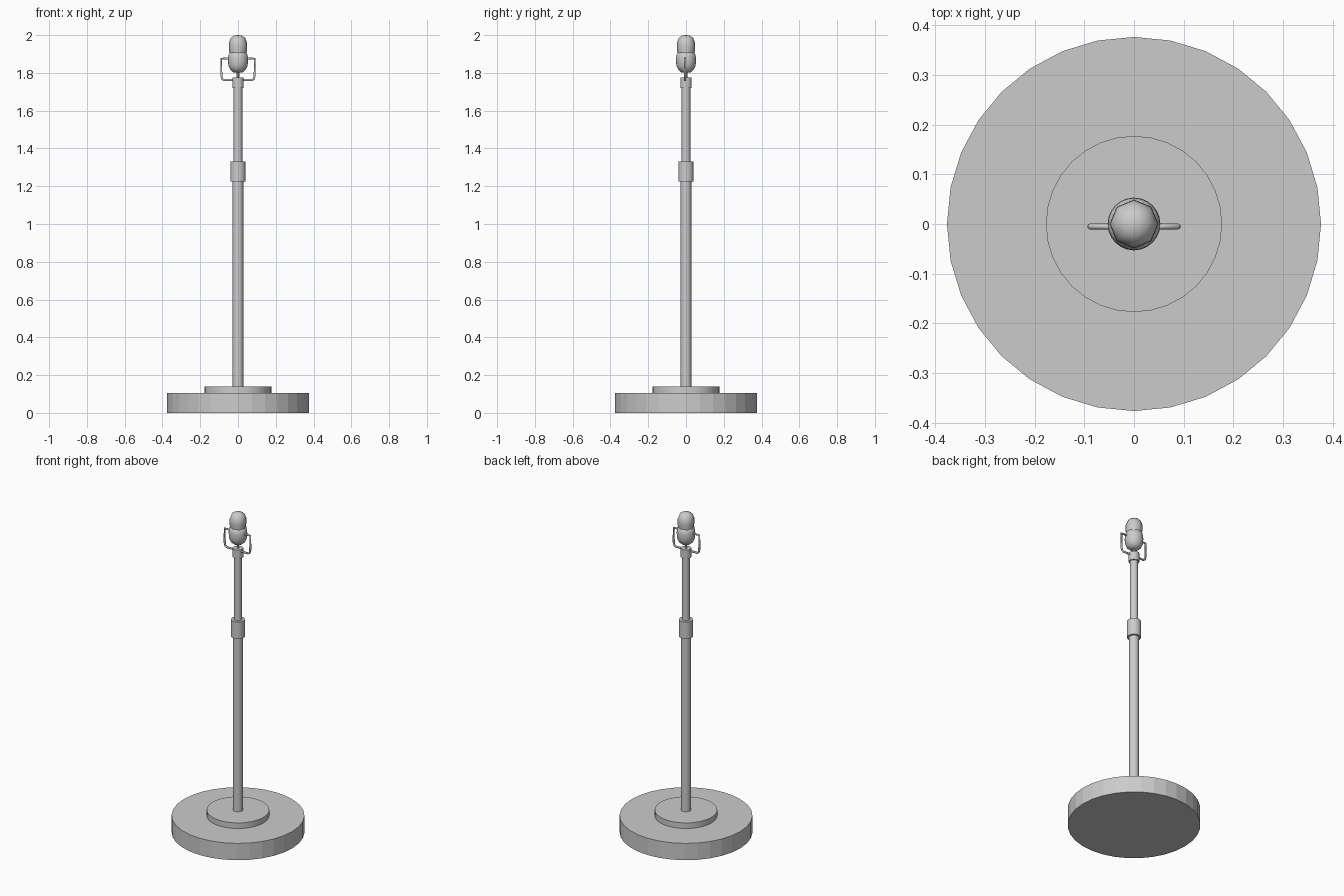
import bpy, bmesh, math

if "Cube" in bpy.data.objects:
    bpy.data.objects.remove(bpy.data.objects["Cube"])


def lathe(name, profile, sides, smooth=30):
    """Revolve a list of (radius, height) points around the z axis."""
    bm = bmesh.new()
    rings = []
    for r, z in profile:
        if r == 0:
            rings.append([bm.verts.new((0, 0, z))])
        else:
            rings.append([bm.verts.new((r * math.cos(2 * math.pi * i / sides),
                                        r * math.sin(2 * math.pi * i / sides), z))
                          for i in range(sides)])
    for a, b in zip(rings, rings[1:]):
        for i in range(sides):
            j = (i + 1) % sides
            quad = [a[i % len(a)], a[j % len(a)], b[j % len(b)], b[i % len(b)]]
            bm.faces.new(list(dict.fromkeys(quad)))
    for ring in (rings[0], rings[-1]):
        if len(ring) > 1:
            bm.faces.new(ring)
    bmesh.ops.recalc_face_normals(bm, faces=bm.faces)
    me = bpy.data.meshes.new(name)
    bm.to_mesh(me)
    bm.free()
    ob = bpy.data.objects.new(name, me)
    bpy.context.collection.objects.link(ob)
    if smooth:
        bpy.ops.object.select_all(action='DESELECT')
        ob.select_set(True)
        bpy.context.view_layer.objects.active = ob
        bpy.ops.object.shade_smooth_by_angle(angle=math.radians(smooth))
    return ob


def disc(name, r, z0, z1, sides=32, smooth=30):
    return lathe(name, [(r, z0), (r, z1)], sides, smooth)


# Weighted base
disc("base", 0.376, 0, 0.105, smooth=0)
disc("base_plate", 0.177, 0.105, 0.14)

# Telescoping pole with clutch and top fitting
disc("lower_pole", 0.028, 0.14, 1.23)
disc("height_clutch", 0.04, 1.225, 1.33)
disc("upper_pole", 0.023, 1.33, 1.73)
disc("top_fitting", 0.03, 1.72, 1.775)
disc("pivot_pin", 0.007, 1.775, 1.81, 12)

# Microphone: rounded cup and faceted domed grille
lathe("microphone_cup", [(0, 1.8), (0.025, 1.803), (0.042, 1.818), (0.051, 1.84),
                         (0.053, 1.865), (0.052, 1.885), (0.047, 1.905), (0.04, 1.91)],
      24, 60)
lathe("microphone_grille", [(0.045, 1.88), (0.046, 1.91), (0.049, 1.935), (0.048, 1.96),
                            (0.038, 1.985), (0.02, 1.997), (0, 2.0)], 8, 80)

# Bent yoke arms on both sides
for side, label in ((1, "right"), (-1, "left")):
    cu = bpy.data.curves.new(label + "_yoke_arm", 'CURVE')
    cu.dimensions = '3D'
    cu.bevel_depth = 0.006
    cu.bevel_resolution = 1
    cu.use_fill_caps = True
    path = [(0.02, 1.762), (0.074, 1.762), (0.084, 1.768), (0.088, 1.785),
            (0.089, 1.876), (0.048, 1.876)]
    spline = cu.splines.new('POLY')
    spline.points.add(len(path) - 1)
    for p, (x, z) in zip(spline.points, path):
        p.co = (side * x, -0.005, z, 1)
    arm = bpy.data.objects.new(label + "_yoke_arm", cu)
    bpy.context.collection.objects.link(arm)
